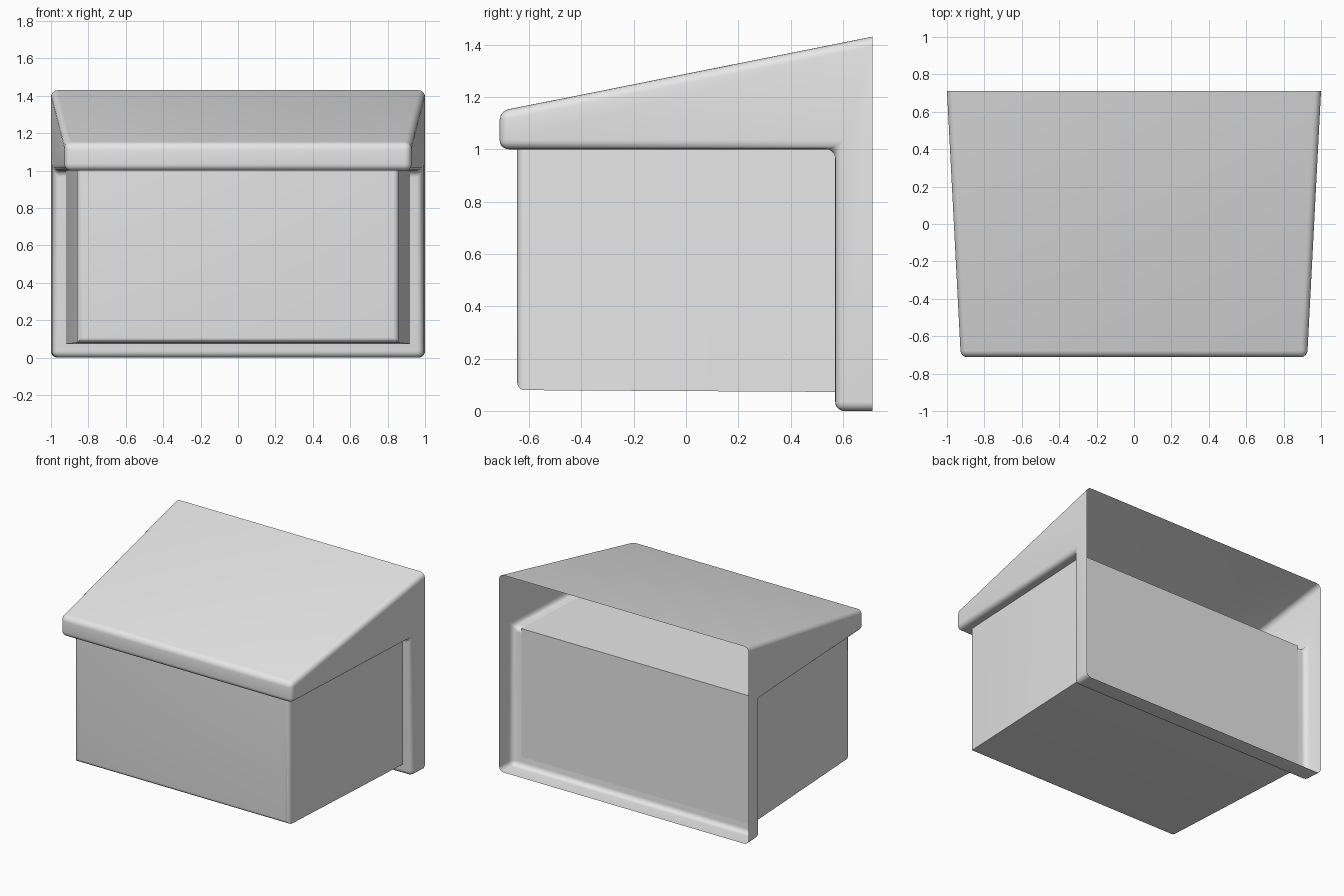
import bpy, bmesh

cube = bpy.data.objects.get("Cube")
if cube:
    bpy.data.objects.remove(cube, do_unlink=True)

grey = bpy.data.materials.new("light grey")
grey.use_nodes = True
grey.diffuse_color = (0.8, 0.8, 0.8, 1)
grey.node_tree.nodes["Principled BSDF"].inputs["Base Color"].default_value = (0.8, 0.8, 0.8, 1)

BACK = 0.712
FRONT = -0.712


def tapered_extrusion(name, profile, half_width, radius, edge_rule, open_back=False):
    """Extrude a side profile (y, z) across x, round chosen edges, optionally open the back."""
    bm = bmesh.new()
    sides = [[bm.verts.new((s * half_width(y), y, z)) for y, z in profile] for s in (-1, 1)]
    for side in sides:
        bm.faces.new(side)
    n = len(profile)
    for i in range(n):
        j = (i + 1) % n
        bm.faces.new((sides[0][i], sides[0][j], sides[1][j], sides[1][i]))
    bmesh.ops.recalc_face_normals(bm, faces=bm.faces)
    edges = [e for e in bm.edges if edge_rule([v.co for v in e.verts])]
    bmesh.ops.bevel(bm, geom=edges, offset=radius, segments=5, profile=0.5,
                    affect='EDGES', clamp_overlap=True)
    if open_back:
        rear = [f for f in bm.faces if all(v.co.y > BACK - 0.001 for v in f.verts)]
        bmesh.ops.delete(bm, geom=rear, context='FACES')
    mesh = bpy.data.meshes.new(name)
    bm.to_mesh(mesh)
    bm.free()
    mesh.materials.append(grey)
    obj = bpy.data.objects.new(name, mesh)
    bpy.context.collection.objects.link(obj)
    bpy.ops.object.select_all(action='DESELECT')
    obj.select_set(True)
    bpy.context.view_layer.objects.active = obj
    bpy.ops.object.shade_smooth_by_angle(angle=0.6)
    return obj


# Thin hood with sloping roof and rear flange, open at the back
tapered_extrusion(
    "hood_and_flange",
    [(BACK, 0), (0.57, 0), (0.57, 1.0), (FRONT, 1.0), (FRONT, 1.146), (BACK, 1.43)],
    lambda y: 0.963 + 0.037 * y / BACK,
    0.035,
    lambda c: not all(p.y > BACK - 0.001 for p in c),
    open_back=True)

# Closed box body, just proud of the hood floor and flange panel
tapered_extrusion(
    "box_body",
    [(0.572, 0.073), (-0.645, 0.08), (-0.645, 1.002), (0.572, 1.002)],
    lambda y: 0.892 + 0.05 * y,
    0.03,
    lambda c: all(p.y < 0 for p in c) and any(p.z < 0.5 for p in c))
